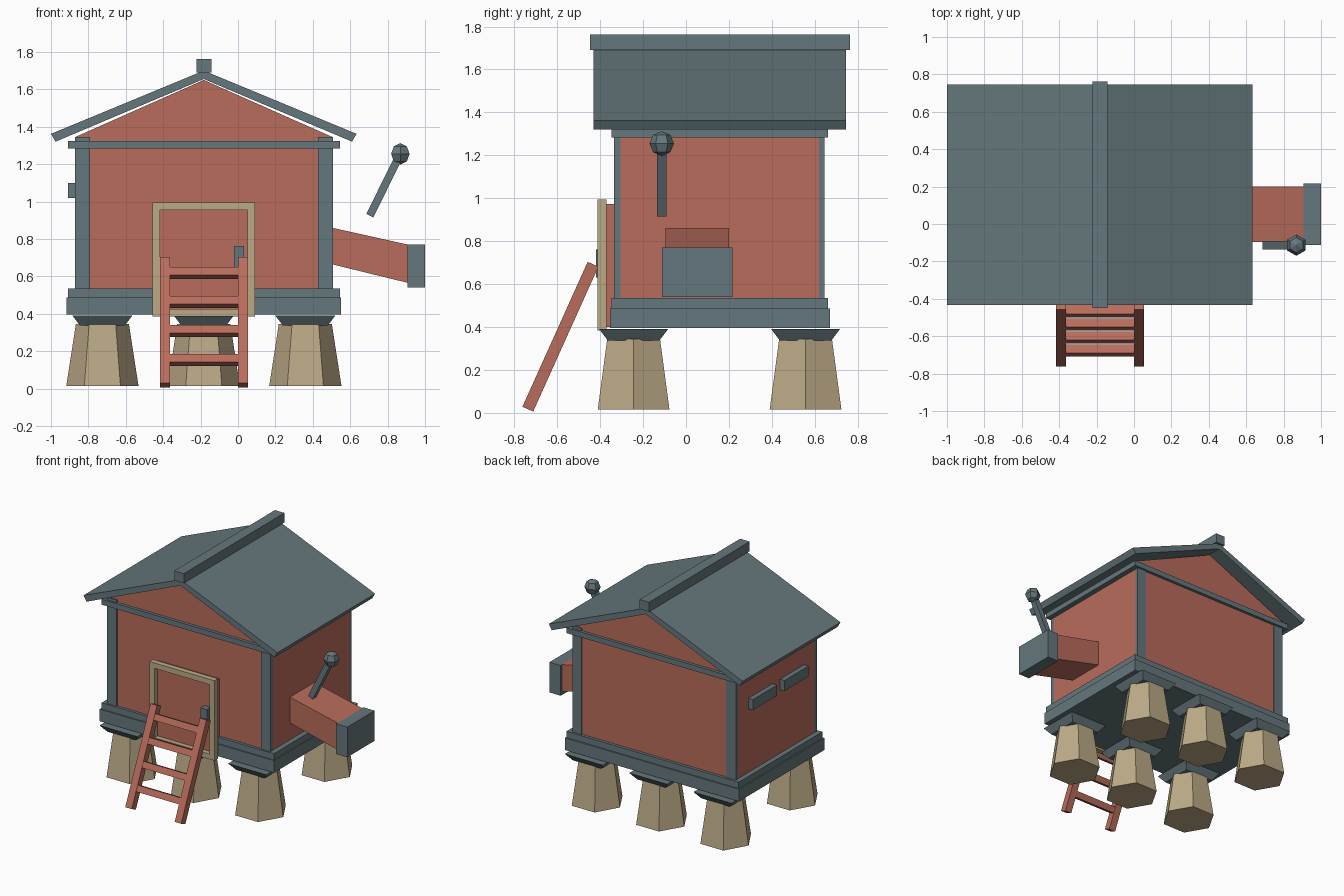
import bpy, bmesh, math
from mathutils import Matrix, Vector

if "Cube" in bpy.data.objects:
    bpy.data.objects.remove(bpy.data.objects["Cube"])


def material(name, rgb):
    m = bpy.data.materials.new(name)
    m.diffuse_color = (*rgb, 1)
    m.use_nodes = True
    m.node_tree.nodes["Principled BSDF"].inputs["Base Color"].default_value = m.diffuse_color
    return m


RED = material("red_paint", (0.48, 0.15, 0.105))
SLATE = material("slate", (0.13, 0.185, 0.20))
TAN = material("tan_wood", (0.50, 0.40, 0.24))
CX = -0.183          # centre line of the house
YF, YB = -0.325, 0.64  # front and back walls


def finish(name, bm, mat):
    bmesh.ops.recalc_face_normals(bm, faces=bm.faces)
    me = bpy.data.meshes.new(name)
    bm.to_mesh(me)
    bm.free()
    me.materials.append(mat)
    ob = bpy.data.objects.new(name, me)
    bpy.context.collection.objects.link(ob)
    return ob


def box(name, x, y, z, mat):
    """Axis-aligned box from (min, max) ranges."""
    bm = bmesh.new()
    bmesh.ops.create_cube(bm, size=1)
    for v in bm.verts:
        v.co = [r[0] + (c + 0.5) * (r[1] - r[0]) for c, r in zip(v.co, (x, y, z))]
    return finish(name, bm, mat)


def tilted_box(name, centre, size, rot, mat):
    bm = bmesh.new()
    bmesh.ops.create_cube(bm, size=1, matrix=Matrix.Translation(centre) @ rot @ Matrix.Diagonal((*size, 1)))
    return finish(name, bm, mat)


def prism(name, pts, y0, y1, mat):
    """Extrude an (x, z) outline along y."""
    bm = bmesh.new()
    face = bm.faces.new([bm.verts.new((x, y0, z)) for x, z in pts])
    ext = bmesh.ops.extrude_face_region(bm, geom=[face])["geom"]
    bmesh.ops.translate(bm, vec=(0, y1 - y0, 0), verts=[e for e in ext if isinstance(e, bmesh.types.BMVert)])
    return finish(name, bm, mat)


def frustum(name, sides, r0, r1, x, y, z0, z1, turn, mat):
    bm = bmesh.new()
    bmesh.ops.create_cone(bm, cap_ends=True, segments=sides, radius1=r0, radius2=r1, depth=z1 - z0,
                          matrix=Matrix.Translation((x, y, (z0 + z1) / 2)) @ Matrix.Rotation(turn, 4, "Z"))
    return finish(name, bm, mat)


# Walls with gables, base slabs and top band
prism("walls", [(-0.87, 0.45), (0.505, 0.45), (0.505, 1.345), (CX, 1.65), (-0.87, 1.345)], YF, YB, RED)
box("base_lower", (-0.918, 0.552), (-0.355, 0.672), (0.395, 0.487), SLATE)
box("base_upper", (-0.908, 0.545), (-0.346, 0.662), (0.487, 0.535), SLATE)
box("top_band", (-0.908, 0.545), (-0.348, 0.662), (1.284, 1.325), SLATE)

# Corner boards on the front and back walls
for side, y in (("front", (YF - 0.01, YF + 0.02)), ("back", (YB - 0.02, YB + 0.006))):
    for i, x in enumerate(((-0.872, -0.79), (0.428, 0.507))):
        box(f"corner_post_{side}_{i}", x, y, (0.53, 1.345), SLATE)

# Roof slopes and ridge beam
for name, s in (("left", -1), ("right", 1)):
    outline = [(0, 1.70), (0.817, 1.362), (0.793, 1.32), (0, 1.655)]
    prism(f"roof_{name}", [(CX + s * x, z) for x, z in outline], -0.432, 0.746, SLATE)
box("ridge_beam", (CX - 0.04, CX + 0.04), (-0.448, 0.763), (1.69, 1.763), SLATE)

# Six hexagonal stone feet with flared caps
for i, x in enumerate((-0.725, CX, 0.36)):
    for side, y in (("front", -0.244), ("back", 0.557)):
        frustum(f"foot_{side}_{i}", 6, 0.193, 0.142, x, y, 0.015, 0.345, math.pi / 2, TAN)
        frustum(f"foot_cap_{side}_{i}", 4, 0.12 * 2 ** 0.5, 0.16 * 2 ** 0.5, x, y, 0.337, 0.39,
                math.pi / 4, SLATE)

# Door, its frame and handle
box("door", (-0.44, 0.07), (-0.375, YF), (0.40, 0.973), RED)
for i, x in enumerate(((-0.458, -0.417), (0.05, 0.091))):
    box(f"door_frame_side_{i}", x, (-0.412, -0.37), (0.385, 0.995), TAN)
for part, z in (("top", (0.954, 0.995)), ("bottom", (0.385, 0.425))):
    box(f"door_frame_{part}", (-0.417, 0.05), (-0.412, -0.37), z, TAN)
box("door_handle", (-0.022, 0.032), (-0.42, -0.37), (0.63, 0.762), SLATE)

# Leaning ladder
foot, head = Vector((0, -0.737, 0.0175)), Vector((0, -0.433, 0.6925))
lean = Matrix.Rotation(-math.atan2(head.y - foot.y, head.z - foot.z), 4, "X")
mid = (foot + head) / 2
for name, x in (("left", -0.39), ("right", 0.027)):
    tilted_box(f"ladder_rail_{name}", (x, mid.y, mid.z), (0.055, 0.055, (head - foot).length), lean, RED)
for i in range(4):
    p = foot.lerp(head, (0.1525 + 0.155 * i - foot.z) / (head.z - foot.z))
    tilted_box(f"ladder_rung_{i}", (CX, p.y, p.z), (0.40, 0.05, 0.047), lean, RED)

# Sloping mailbox arm with an end cap on the right wall
prism("side_arm", [(0.48, 0.865), (0.48, 0.67), (0.93, 0.56), (0.93, 0.765)], -0.095, 0.20, RED)
box("side_arm_cap", (0.905, 1.0), (-0.112, 0.217), (0.54, 0.77), SLATE)

# Lever and its faceted knob
a, b = Vector((0.705, -0.113, 0.925)), Vector((0.868, -0.113, 1.255))
swing = Matrix.Rotation(math.atan2(b.x - a.x, b.z - a.z), 4, "Y")
tilted_box("lever", (a + b) / 2, (0.042, 0.046, (b - a).length), swing, SLATE)
bm = bmesh.new()
bmesh.ops.create_uvsphere(bm, u_segments=6, v_segments=4, radius=0.057, matrix=Matrix.Translation(b))
finish("lever_knob", bm, SLATE)

# Two vent bars on the left wall
for i, y in enumerate(((0.20, 0.49), (-0.18, 0.11))):
    box(f"vent_bar_{i}", (-0.908, -0.86), y, (1.02, 1.10), SLATE)
